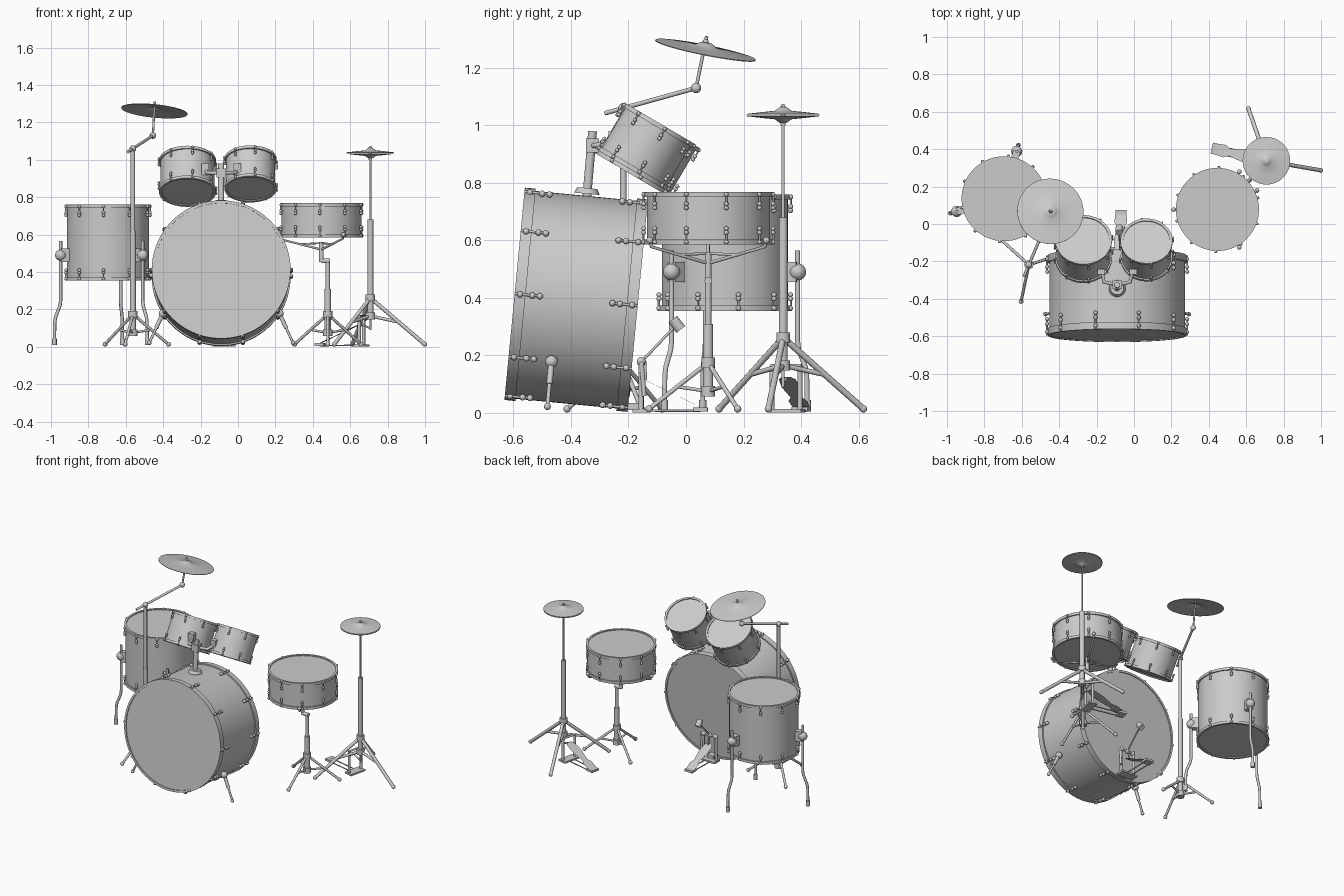
import bpy, bmesh
from math import radians, cos, sin, pi
from mathutils import Matrix, Vector

if "Cube" in bpy.data.objects:
    bpy.data.objects.remove(bpy.data.objects["Cube"])


def finish(name, bm):
    me = bpy.data.meshes.new(name)
    bmesh.ops.recalc_face_normals(bm, faces=bm.faces)
    bm.to_mesh(me)
    bm.free()
    me.shade_smooth()
    me.set_sharp_from_angle(angle=radians(35))
    ob = bpy.data.objects.new(name, me)
    bpy.context.collection.objects.link(ob)
    return ob


def lathe(name, prof, M=Matrix(), n=64):
    """Spin an (r, z) profile about local z."""
    bm = bmesh.new()
    vs = [bm.verts.new((r, 0, z)) for r, z in prof]
    es = [bm.edges.new(p) for p in zip(vs, vs[1:])]
    bmesh.ops.spin(bm, geom=vs + es, cent=(0, 0, 0), axis=(0, 0, 1), angle=2 * pi, steps=n)
    bmesh.ops.remove_doubles(bm, verts=bm.verts, dist=1e-5)
    bm.transform(M)
    return finish(name, bm)


def tubes(name, paths, r, M=Matrix()):
    """Round rods along one or more point paths."""
    cu = bpy.data.curves.new(name, 'CURVE')
    cu.dimensions = '3D'
    cu.bevel_depth, cu.bevel_resolution, cu.use_fill_caps = r, 3, True
    for path in paths:
        sp = cu.splines.new('POLY')
        sp.points.add(len(path) - 1)
        for p, co in zip(sp.points, path):
            p.co = (*(M @ Vector(co)), 1)
    ob = bpy.data.objects.new(name, cu)
    bpy.context.collection.objects.link(ob)
    return ob


def balls(name, pts, r, M=Matrix()):
    bm = bmesh.new()
    for p in pts:
        bmesh.ops.create_uvsphere(bm, u_segments=12, v_segments=8, radius=r,
                                  matrix=Matrix.Translation(M @ Vector(p)))
    return finish(name, bm)


def box(name, c, s, rz=0):
    bm = bmesh.new()
    bmesh.ops.create_cube(bm, size=1, matrix=Matrix.Translation(c) @ Matrix.Rotation(rz, 4, 'Z')
                          @ Matrix.Diagonal((*s, 1)))
    return finish(name, bm)


def polar(r, deg, z, x=0, y=0):
    return (x + r * cos(radians(deg)), y + r * sin(radians(deg)), z)


def drum(name, base, tilt, R, h, hoop, lugs, phase, reach, ball):
    """Shell, two hoops with recessed heads, and tension lugs at both ends."""
    M = Matrix.Translation(base) @ Matrix.Rotation(radians(tilt), 4, 'X')
    s, i, d = R - 0.008, R - 0.014, 0.006
    lathe(name, [(0, d), (i, d), (i, 0), (R, 0), (R, hoop), (s, hoop), (s, h - hoop),
                 (R, h - hoop), (R, h), (i, h), (i, h - d), (0, h - d)], M, 72)
    rods, dots = [], []
    for k in range(lugs):
        a = phase + k * 360 / lugs
        for end, sg in ((h, -1), (0, 1)):
            rods.append([polar(R + 0.004, a, end + sg * t) for t in (0.0, reach[1])])
            dots += [polar(R + 0.003, a, end + sg * t) for t in (hoop * 0.5, *reach)]
    tubes(name + "_tension_rods", rods, ball * 0.42, M)
    balls(name + "_lugs", dots, ball, M)


# drums
drum("bass_drum", (-0.09, -0.168, 0.373), 84.5, 0.371, 0.43, 0.038, 10, 0, (0.062, 0.088), 0.011)
drum("large_rack_tom", (-0.27, -0.185, 0.826), -30.5, 0.152, 0.2, 0.016, 8, 10, (0.034, 0.046), 0.007)
drum("small_rack_tom", (0.067, -0.187, 0.843), -30.5, 0.139, 0.19, 0.016, 8, 10, (0.034, 0.046), 0.007)
drum("floor_tom", (-0.695, 0.135, 0.355), 0, 0.227, 0.405, 0.018, 10, 12, (0.042, 0.056), 0.009)
drum("snare_drum", (0.446, 0.078, 0.585), 0, 0.222, 0.184, 0.018, 10, 16, (0.042, 0.056), 0.008)

# bass drum spurs
for sx, side in ((1, "right"), (-1, "left")):
    top, foot = (-0.09 + sx * 0.312, -0.468, 0.178), (-0.09 + sx * 0.384, -0.482, 0.022)
    mid = Vector(top).lerp(Vector(foot), 0.5)
    balls(f"spur_bracket_{side}", [top], 0.022)
    tubes(f"spur_sleeve_{side}", [[top, mid]], 0.011)
    tubes(f"spur_rod_{side}", [[mid, foot]], 0.007)
    balls(f"spur_foot_{side}", [foot], 0.012)

# rack tom mount: post, clamp and two bent arms
tubes("tom_post", [[(-0.09, -0.346, 0.74), (-0.09, -0.325, 0.98)]], 0.016)
lathe("tom_post_base", [(0, 0.02), (0.035, 0.02), (0.045, 0), (0, 0)],
      Matrix.Translation((-0.09, -0.345, 0.762)) @ Matrix.Rotation(radians(-5.5), 4, 'X'), 24)
box("tom_clamp", (-0.09, -0.325, 0.93), (0.05, 0.045, 0.05))
tubes("tom_arms", [[(-0.09, -0.325, 0.93), (-0.09 + s * 0.07, -0.31, 0.93),
                    (-0.09 + s * 0.085, -0.24, 0.94)] for s in (-1, 1)], 0.01)
for s in (-1, 1):
    box("tom_arm_plate", (-0.09 + s * 0.085, -0.255, 0.95), (0.04, 0.03, 0.06))

# floor tom legs
FX, FY = -0.695, 0.135
for k, a in enumerate((195, 75, 315)):
    tubes(f"floor_tom_leg_{k}", [[polar(r, a, z, FX, FY) for r, z in
          ((0.262, 0.565), (0.262, 0.25), (0.266, 0.22), (0.29, 0.16), (0.295, 0.13), (0.297, 0.02))]], 0.009)
    tubes(f"floor_tom_leg_foot_{k}", [[polar(0.297, a, z, FX, FY) for z in (0.01, 0.045)]], 0.013)
    box(f"floor_tom_leg_bracket_{k}", polar(0.24, a, 0.49, FX, FY), (0.045, 0.04, 0.07), radians(a))
    balls(f"floor_tom_leg_knob_{k}", [polar(0.262, a, 0.49, FX, FY)], 0.03)


def tripod(name, x, y, azs, r, ztop, zlow, w):
    """Three legs with braces, collars and rubber feet round a pole."""
    hub, low = Vector((x, y, ztop)), Vector((x, y, zlow))
    feet = [Vector(polar(r, a, 0.014, x, y)) for a in azs]
    tubes(name + "_legs", [[hub, f] for f in feet], w)
    tubes(name + "_braces", [[low, hub.lerp(f, 0.52)] for f in feet], w * 0.8)
    balls(name + "_feet", feet, 0.013)
    for z in (ztop, zlow):
        tubes(name + "_collar", [[(x, y, z - 0.018), (x, y, z + 0.018)]], 0.025)


# snare stand with basket
SX, SY = 0.48, 0.077
tripod("snare_stand", SX, SY, (-90, 30, 150), 0.205, 0.175, 0.075, 0.008)
tubes("snare_stand_lower_tube", [[(SX, SY, 0.06), (SX, SY, 0.31)]], 0.018)
tubes("snare_stand_upper_tube", [[(SX, SY, 0.3), (SX, SY, 0.46)]], 0.012)
tubes("snare_stand_joint", [[(SX + 0.012, SY, 0.46), (0.446, SY, 0.46)]], 0.013)
tubes("snare_basket_stem", [[(0.446, SY, 0.455), (0.446, SY, 0.56)]], 0.012)
azs = (-60, 60, 180)
tubes("snare_basket_arms", [[(0.446, SY, 0.52), polar(0.228, a, 0.578, 0.446, SY),
                             polar(0.234, a, 0.605, 0.446, SY)] for a in azs], 0.006)
tubes("snare_basket_struts", [[(0.446, SY, 0.555), polar(0.12, a, 0.549, 0.446, SY)] for a in azs], 0.005)
balls("snare_basket_grips", [polar(0.234, a, 0.6, 0.446, SY) for a in azs], 0.012)


def cymbal(name, R, h, M):
    prof = [(0, h), (R * .1, h * .95), (R * .19, h * .6), (R * .23, h * .45), (R * .6, h * .25), (R, 0)]
    lathe(name, prof + [(r, z - 0.003) for r, z in reversed(prof)], M)


# hi-hat stand and cymbals
HX, HY = 0.708, 0.338
tripod("hihat_stand", HX, HY, (109, -10, 229), 0.295, 0.262, 0.165, 0.011)
tubes("hihat_tube", [[(HX, HY, 0.15), (HX, HY, 0.68)]], 0.016)
tubes("hihat_pull_rod", [[(HX, HY, 0.09), (HX, HY, 1.075)]], 0.0055)
cymbal("hihat_top_cymbal", 0.127, 0.024, Matrix.Translation((HX, HY, 1.04)))
cymbal("hihat_bottom_cymbal", 0.127, 0.024, Matrix.Translation((HX, HY, 1.032)) @ Matrix.Rotation(pi, 4, 'X'))
tubes("hihat_clutch", [[(HX, HY, 1.0), (HX, HY, 1.068)]], 0.009)


def pedal(name, heel, toe, post_h):
    """Footboard, heel plate, base plate and side posts; returns hinge position."""
    h, t = Vector(heel), Vector(toe)
    d = Vector((t.x - h.x, t.y - h.y, 0)).normalized()
    n = Vector((-d.y, d.x, 0))
    bm = bmesh.new()
    rows = [[bm.verts.new(h.lerp(t, f) + n * w * s) for s in (-1, 1)]
            for f, w in ((0, .03), (.2, .034), (.32, .02), (.65, .034), (.92, .03), (1, .015))]
    faces = [bm.faces.new((a[0], a[1], b[1], b[0])) for a, b in zip(rows, rows[1:])]
    bmesh.ops.solidify(bm, geom=faces, thickness=0.008)
    finish(name + "_footboard", bm)
    rz = Vector((1, 0)).angle_signed(d.xy) * -1
    flat = Vector((t.x, t.y, 0.008))
    box(name + "_base", flat, (0.06, 0.12, 0.012), rz)
    box(name + "_heel_plate", (h.x, h.y, 0.012), (0.05, 0.06, 0.015), rz)
    tubes(name + "_rails", [[Vector((h.x, h.y, 0.007)) + n * s, flat + n * s] for s in (-.02, .02)], 0.004)
    tubes(name + "_posts", [[flat + n * s, flat + n * s + Vector((0, 0, post_h))] for s in (-.05, .05)], 0.009)
    top = flat + Vector((0, 0, post_h))
    tubes(name + "_axle", [[top - n * .055, top + n * .055]], 0.007)
    return top


pedal("hihat_pedal", (0.44, 0.4, 0.02), (0.66, 0.348, 0.125), 0.155)
tubes("hihat_chain", [[(0.66, 0.348, 0.12), (HX, HY, 0.1)]], 0.005)

# bass drum pedal with beater and spring
top = pedal("bass_pedal", (-0.07, 0.05, 0.02), (-0.075, -0.155, 0.12), 0.17)
head = Vector((-0.078, -0.032, 0.308))
tubes("beater_rod", [[top, head]], 0.005)
off = Vector((0, 0.014, -0.018))
tubes("beater_head", [[head + off, head - off]], 0.02)
balls("bass_pedal_hubs", [top + Vector((s, 0, 0)) for s in (-.045, 0, .045)], 0.016)
tubes("bass_pedal_chain", [[top + Vector((0, .012, 0)), (-0.075, -0.14, 0.115)]], 0.005)
tubes("bass_pedal_spring", [[top + Vector((.06, 0, 0)), top + Vector((.06, 0.01, -.12))]], 0.008)
box("bass_pedal_hoop_clamp", (-0.075, -0.185, 0.022), (0.05, 0.05, 0.025))

# crash cymbal on boom stand
CX, CY = -0.562, -0.218
tripod("crash_stand", CX, CY, (258, 138, 18), 0.2, 0.175, 0.075, 0.008)
tubes("crash_stand_lower_tube", [[(CX, CY, 0.06), (CX, CY, 0.62)]], 0.016)
tubes("crash_stand_upper_tube", [[(CX, CY, 0.6), (CX, CY, 1.05)]], 0.012)
joint, tip = Vector((-0.455, 0.035, 1.13)), Vector((-0.445, 0.072, 1.31))
tubes("crash_boom", [[Vector((CX, CY, 1.06)).lerp(joint, -0.25), joint]], 0.008)
balls("crash_boom_joints", [(CX, CY, 1.06), joint], 0.018)
tubes("crash_tilter", [[joint, tip]], 0.006)
N = Vector((0.1, 0.2, 1))
cymbal("crash_cymbal", 0.178, 0.026, Matrix.Translation((-0.447, 0.068, 1.263))
       @ N.to_track_quat('Z', 'Y').to_matrix().to_4x4())
balls("crash_wing_nut", [joint.lerp(tip, 0.9)], 0.01)
